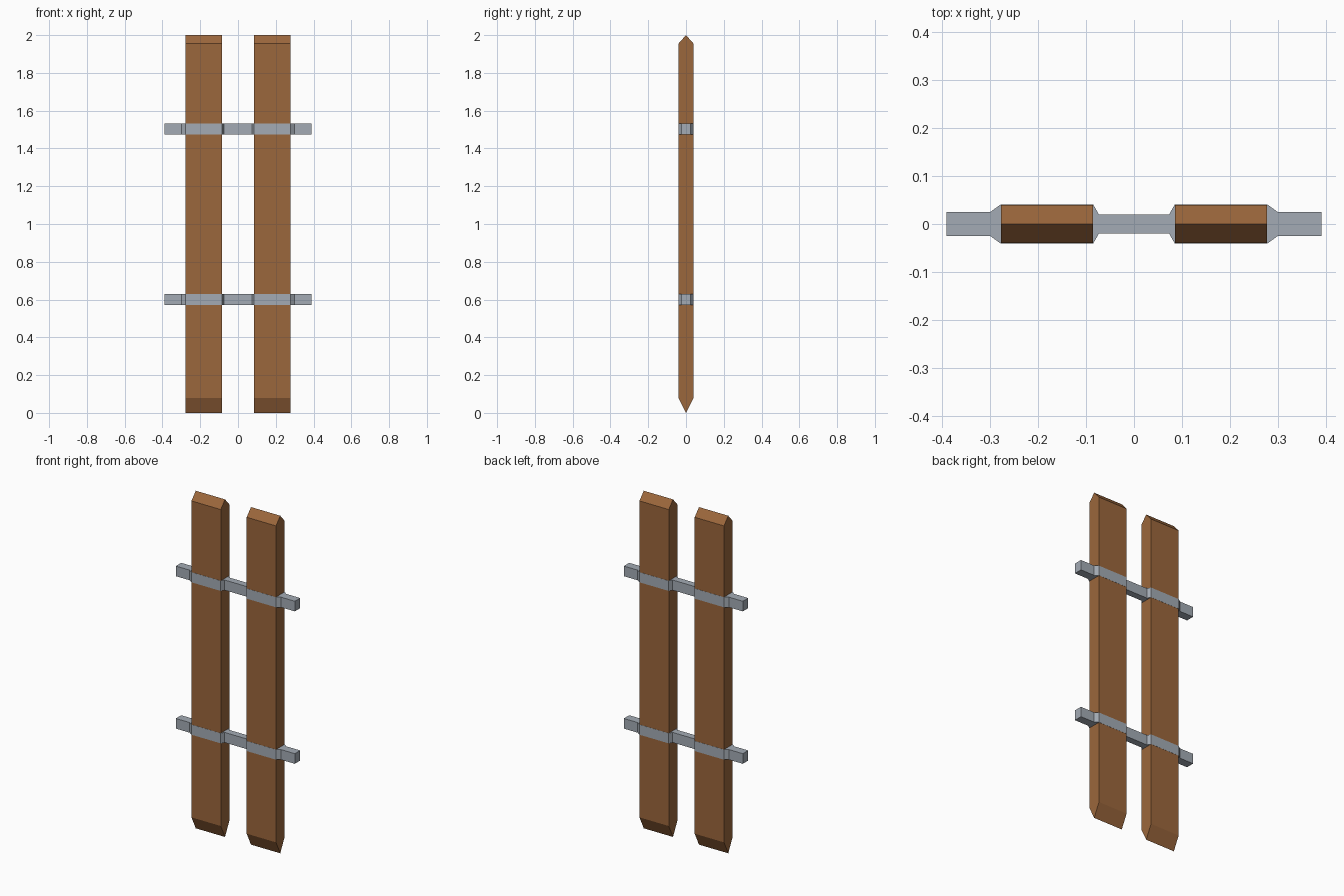
import bpy, bmesh
from mathutils import Vector

if "Cube" in bpy.data.objects:
    bpy.data.objects.remove(bpy.data.objects["Cube"])


def material(name, color):
    m = bpy.data.materials.new(name)
    m.diffuse_color = (*color, 1)
    m.use_nodes = True
    m.node_tree.nodes["Principled BSDF"].inputs["Base Color"].default_value = m.diffuse_color
    return m


wood = material("brown wood", (0.33, 0.135, 0.045))
metal = material("grey metal", (0.37, 0.41, 0.46))


def extrude_outline(name, points, offset, mat):
    """Closed outline pushed along an offset to make a solid."""
    bm = bmesh.new()
    face = bm.faces.new([bm.verts.new(p) for p in points])
    out = bmesh.ops.extrude_face_region(bm, geom=[face])
    verts = [v for v in out["geom"] if isinstance(v, bmesh.types.BMVert)]
    bmesh.ops.translate(bm, verts=verts, vec=Vector(offset))
    bmesh.ops.recalc_face_normals(bm, faces=bm.faces)
    mesh = bpy.data.meshes.new(name)
    bm.to_mesh(mesh)
    bm.free()
    mesh.materials.append(mat)
    obj = bpy.data.objects.new(name, mesh)
    bpy.context.collection.objects.link(obj)
    return obj


# Upright planks, pointed front-to-back at both ends
INNER, OUTER, HALF = 0.085, 0.277, 0.04
side = [(0, 0), (HALF, 0.08), (HALF, 1.955), (0, 2), (-HALF, 1.955), (-HALF, 0.08)]
for name, x in (("left_plank", -OUTER), ("right_plank", INNER)):
    extrude_outline(name, [(x, y, z) for y, z in side], (OUTER - INNER, 0, 0), wood)

# Cross rails: thin bars that swell into bands wrapping the planks
BAND = HALF + 0.0008
half_rail = [(0.073, 0.02), (INNER, BAND), (OUTER, BAND), (0.299, 0.025), (0.39, 0.025)]
back = [(-x, y) for x, y in reversed(half_rail)] + half_rail
plan = back + [(x, -y) for x, y in reversed(back)]
for name, z in (("lower_rail", 0.57), ("upper_rail", 1.473)):
    extrude_outline(name, [(x, y, z) for x, y in plan], (0, 0, 0.06), metal)
